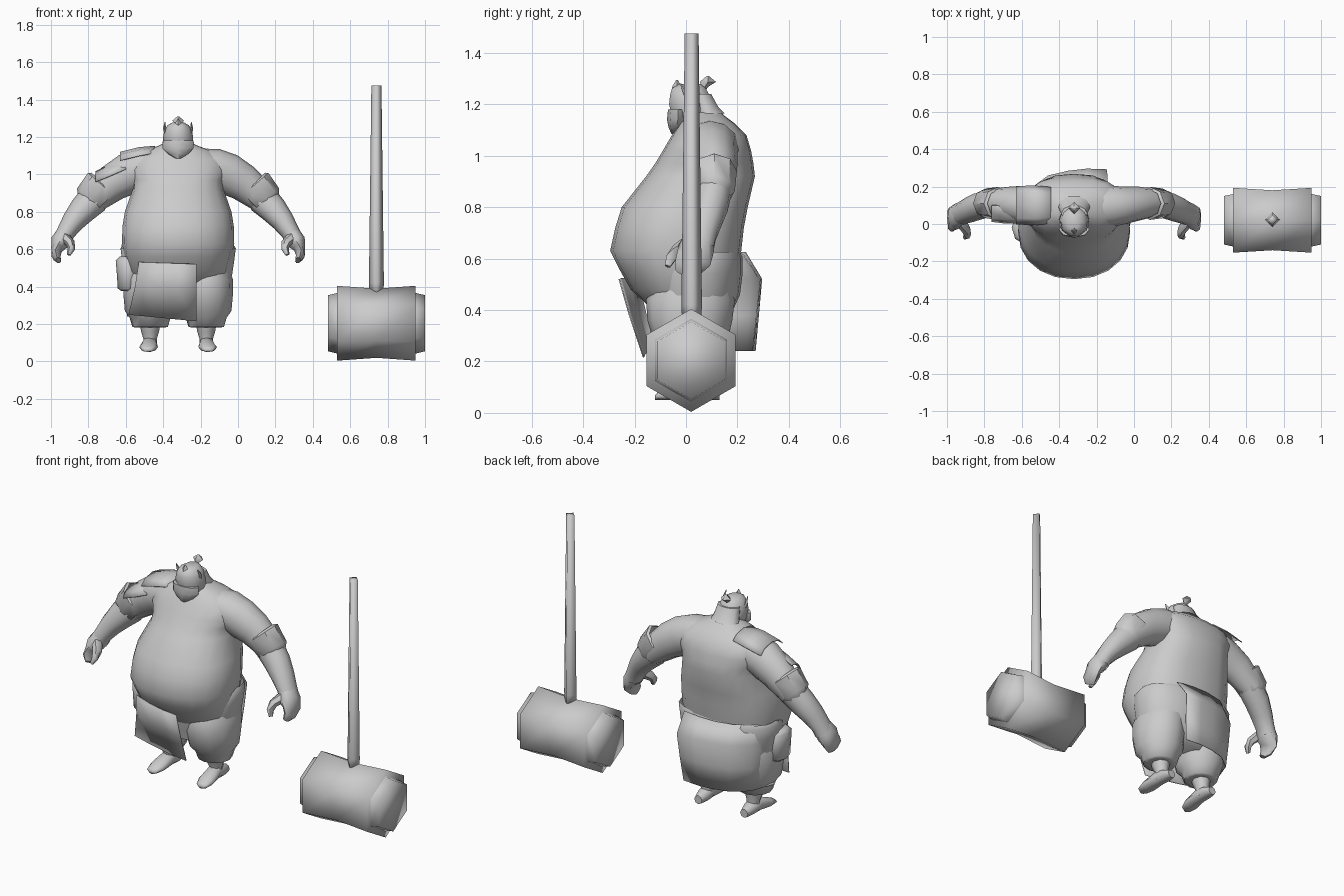
import bpy, bmesh, math
from mathutils import Vector as V

CX = -0.32  # centre line of the figure
grey = bpy.data.materials.new("plain grey")
grey.diffuse_color = (0.6, 0.6, 0.6, 1)


def finish(name, bm, angle=60):
    bmesh.ops.recalc_face_normals(bm, faces=bm.faces)
    me = bpy.data.meshes.new(name)
    bm.to_mesh(me)
    bm.free()
    me.materials.append(grey)
    ob = bpy.data.objects.new(name, me)
    bpy.context.collection.objects.link(ob)
    bpy.ops.object.select_all(action='DESELECT')
    ob.select_set(True)
    bpy.context.view_layer.objects.active = ob
    bpy.ops.object.shade_smooth_by_angle(angle=math.radians(angle))
    return ob


def power(t, e):
    return math.copysign(abs(t) ** e, t) if abs(t) > 1e-6 else 0.0


def loft(name, rings, n=14, angle=60, caps=(True, True), square=(1, 1)):
    """Skin a list of (centre, u, v) ellipses; square rounds off the -v and +v halves."""
    bm = bmesh.new()
    loops = []
    for c, u, v in rings:
        loop = []
        for a in (2 * math.pi * i / n for i in range(n)):
            e = square[1] if math.sin(a) > 0 else square[0]
            loop.append(bm.verts.new(V(c) + V(u) * power(math.cos(a), e) + V(v) * power(math.sin(a), e)))
        loops.append(loop)
    for a, b in zip(loops, loops[1:]):
        for i in range(n):
            bm.faces.new((a[i], a[(i + 1) % n], b[(i + 1) % n], b[i]))
    for loop, cap in zip((loops[0], loops[-1]), caps):
        if cap:
            bm.faces.new(loop)
    return finish(name, bm, angle)


def stack(name, x, levels, n=16, caps=(True, True), square=(1, 1)):
    """Upright loft from (z, half width, front y, back y)."""
    return loft(name, [((x, (f + b) / 2, z), (w, 0, 0), (0, (b - f) / 2, 0))
                       for z, w, f, b in levels], n, 60, caps, square)


def limb(name, s, pts, n=10, angle=60, caps=(False, True)):
    """Tube through (x, y, z, in-plane radius, depth radius), s = side."""
    rings = []
    for i, p in enumerate(pts):
        d = V(pts[min(i + 1, len(pts) - 1)][:3]) - V(pts[max(i - 1, 0)][:3])
        d.x *= s
        u = d.cross(V((0, 1, 0))).normalized()
        v = u.cross(d).normalized()
        rings.append(((CX + s * p[0], p[1], p[2]), u * p[3], v * p[4]))
    return loft(name, rings, n, angle, caps)


def sheet(name, rows, thick=0.005):
    """Thin cloth or plate from a grid of points."""
    bm = bmesh.new()
    vs = [[bm.verts.new(p) for p in r] for r in rows]
    for a, b in zip(vs, vs[1:]):
        for i in range(len(a) - 1):
            bm.faces.new((a[i], a[i + 1], b[i + 1], b[i]))
    ob = finish(name, bm)
    m = ob.modifiers.new("thickness", 'SOLIDIFY')
    m.thickness, m.offset = thick, 0
    return ob


# Torso and belly
stack("torso", CX, [
    (.42, .22, -.15, .15), (.48, .265, -.215, .18), (.56, .285, -.26, .20), (.63, .30, -.295, .215),
    (.72, .298, -.275, .225), (.80, .285, -.25, .24), (.92, .243, -.155, .268), (.97, .245, -.12, .262),
    (1.02, .27, -.09, .253), (1.08, .25, -.055, .235), (1.125, .18, -.025, .19),
    (1.155, .10, 0, .15), (1.175, .06, .01, .13)], 20, (False, False), (.93, .78))
stack("trouser_seat", CX, [
    (.31, .19, -.12, .13), (.36, .25, -.13, .165), (.46, .288, -.16, .21), (.54, .30, -.17, .22),
    (.605, .308, -.15, .22), (.625, .295, -.12, .21)], 20, (True, False), (.95, .85))

# Limbs, built once and repeated on both sides
for s, side in ((1, "left"), (-1, "right")):
    stack(side + "_trouser_leg", CX + s * .15, [
        (.18, .075, -.04, .10), (.185, .095, -.07, .12), (.235, .11, -.09, .14),
        (.27, .135, -.125, .16), (.36, .143, -.15, .18), (.44, .142, -.155, .19), (.50, .12, -.12, .17)],
        12, (True, False))
    stack(side + "_ankle", CX + s * .15, [
        (.07, .036, .0, .08), (.12, .036, .0, .08), (.16, .048, -.02, .085), (.20, .055, -.03, .09)],
        8, (False, False))
    loft(side + "_foot", [
        ((CX + s * (.15 + o), y, .05 + h), (w, 0, 0), (0, 0, h))
        for y, w, h, o in ((.13, .025, .025, 0), (.08, .04, .035, 0), (.02, .04, .042, .002),
                           (-.06, .05, .026, .008), (-.11, .035, .015, .012), (-.12, .015, .01, .012))], 8)
    limb(side + "_upper_arm", s, [
        (.13, .09, 1.045, .095, .115), (.19, .095, 1.03, .11, .112), (.27, .10, 1.0, .112, .10),
        (.35, .11, .955, .10, .09), (.43, .115, .89, .085, .075), (.46, .115, .86, .075, .07)],
        12, 60, (False, False))
    limb(side + "_sleeve_cuff", s, [
        (.40, .11, .945, .09, .075), (.405, .11, .94, .103, .088),
        (.47, .11, .865, .092, .08), (.485, .105, .845, .065, .06)], 8, 40, (False, False))
    limb(side + "_forearm", s, [
        (.45, .11, .87, .085, .07), (.51, .095, .81, .075, .072), (.56, .075, .75, .062, .068),
        (.60, .058, .69, .05, .062), (.62, .05, .65, .05, .062)], 10, 60, (False, False))
    limb(side + "_hand", s, [
        (.61, .052, .68, .045, .058), (.63, .04, .64, .052, .07), (.65, .03, .60, .03, .07),
        (.653, .005, .565, .024, .055), (.64, -.01, .54, .014, .035)], 8)
    limb(side + "_thumb", s, [
        (.605, .01, .66, .03, .03), (.575, -.035, .63, .025, .026),
        (.572, -.06, .60, .02, .022), (.585, -.072, .57, .011, .012)], 6)
    # Pointed ear
    loft(side + "_ear", [((CX + s * x, y, z), (w, 0, 0), (0, w * 1.5, 0))
                         for x, y, z, w in ((.067, .01, 1.215, .007), (.073, .0, 1.245, .008),
                                            (.07, -.02, 1.28, .002))], 4)

# Head, beard, hair
stack("head", CX, [
    (1.12, .065, -.045, .09), (1.16, .08, -.06, .11), (1.20, .08, -.07, .105),
    (1.235, .074, -.066, .095), (1.262, .058, -.058, .08), (1.278, .03, -.03, .06)], 10, (False, True))
loft("beard", [((CX, y, z), (w, 0, 0), (0, d, 0)) for y, z, w, d in (
    (-.03, 1.18, .082, .04), (-.032, 1.14, .083, .042), (-.038, 1.11, .055, .03),
    (-.047, 1.085, .015, .01))], 8)
stack("hair_nape", CX, [(1.165, .085, .03, .152), (1.19, .078, .02, .128), (1.24, .07, .01, .1)], 10)
loft("hair_bun", [((CX, y, z), (w, 0, 0), (0, w, 0)) for y, z, w in (
    (.06, 1.25, .012), (.075, 1.27, .014), (.085, 1.287, .032), (.085, 1.31, .004))], 4)
loft("topknot_tie", [((CX, -.035, z), (w, 0, 0), (0, w, 0)) for z, w in (
    (1.25, .022), (1.27, .018), (1.295, .003))], 4)

# Front apron, one edge wrapping back around the belly
sheet("front_apron", [[(x0 + (-.222 - x0) * t, y + wrap * (1 - t) ** 2, z + .035 * k * (1 - t))
                       for t in (0, .33, .67, 1)]
                      for z, y, x0, wrap, k in ((.52, -.26, -.53, .07, .3), (.38, -.22, -.55, .06, .6),
                                                (.215, -.165, -.585, .04, 1))])

# Loose back flap, open along one edge and wrapping the other hip
sheet("back_flap", [[(-.37 + (x + .37) * k, y + dy * e, z) for x, y, e in (
    (-.14, .215, 1), (-.25, .23, .85), (-.35, .23, .7), (-.46, .205, .7),
    (-.56, .14, .6), (-.62, .02, .1))]
    for z, dy, k in ((.625, .0, 1), (.52, .075, .98), (.38, .06, .94), (.24, .045, .88))])

# Hip pouch
loft("hip_pouch", [((CX - .268, -.02, z), (w, 0, 0), (0, d, 0)) for z, w, d in (
    (.375, .035, .05), (.39, .055, .08), (.47, .06, .085), (.54, .066, .085), (.56, .045, .06))], 8)


# Layered shoulder plates on one side
def shoulder_plate(name, degrees, ends):
    sheet(name, [[(x, .1 + w * math.sin(a), z - drop * (1 - math.cos(a)))
                  for a in (math.radians(d) for d in degrees)]
                 for x, z, w, drop in ends])


shoulder_plate("upper_shoulder_plate", (-75, -40, 0, 40, 75), [
    (-.445, 1.15, .10, .05), (-.53, 1.143, .108, .06), (-.63, 1.118, .105, .06)])
shoulder_plate("lower_shoulder_plate", (-75, -50, -25, 0), [
    (-.60, 1.09, .10, .085), (-.68, 1.055, .10, .085), (-.76, 1.015, .09, .075)])


# Big hammer: hexagonal waisted head, stepped end caps, four-sided shaft
def hexes(profile):
    return [((x, .02, .204), (0, 0, r), (0, r, 0)) for x, r in profile]


loft("hammer_head", hexes(((.53, .2), (.74, .185), (.95, .2))), 6, 95)
for name, x0, x1 in (("hammer_cap_inner", .53, .482), ("hammer_cap_outer", .95, 1.0)):
    loft(name, hexes(((x0, .162), (x1, .15))), 6, 95, (False, True))
loft("hammer_shaft", [((.74, .022, z), (r, 0, 0), (0, r, 0)) for z, r in (
    (.36, .02), (.375, .038), (.42, .04), (1.475, .027))], 4, 95)
